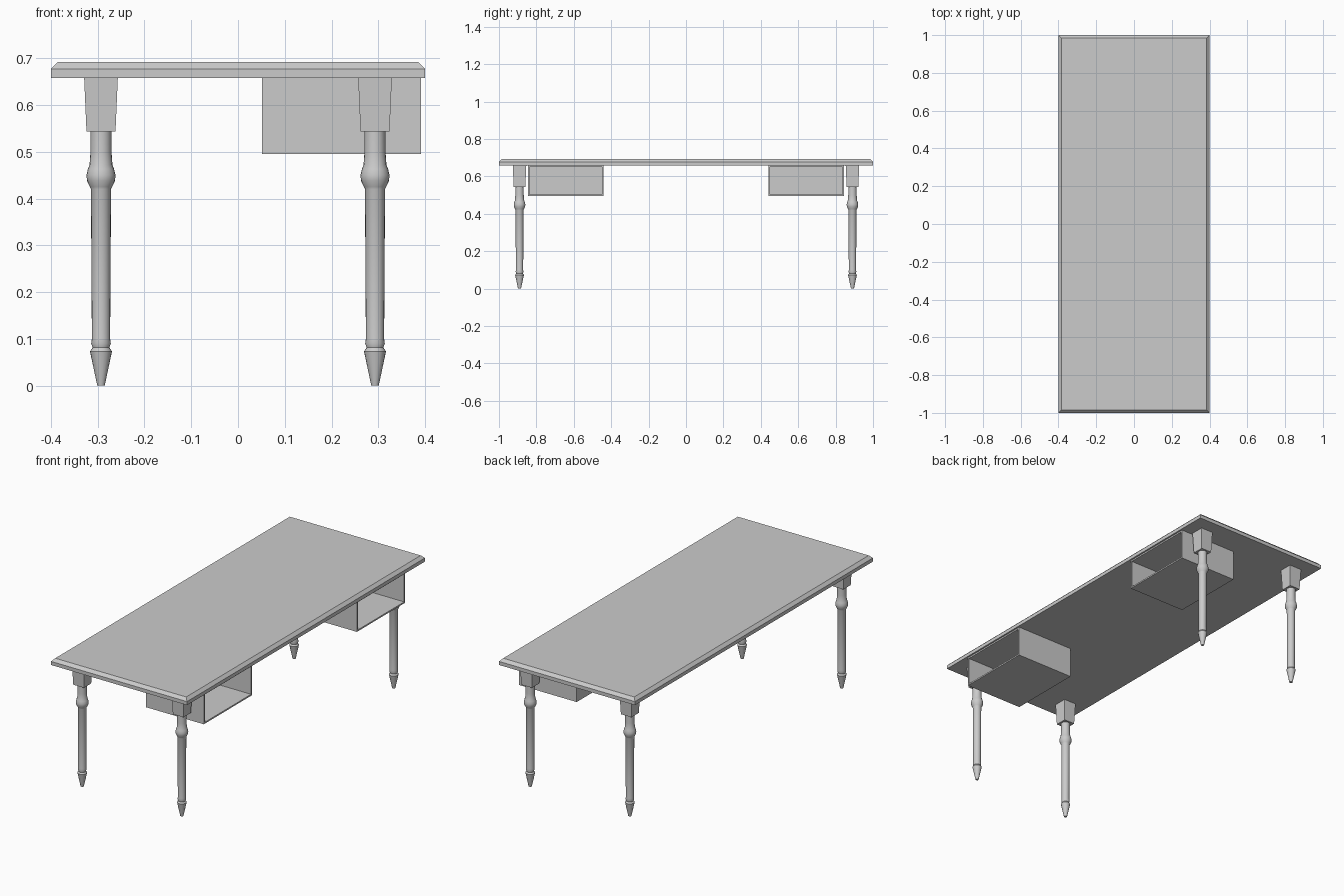
import bpy, bmesh, math
from mathutils import Matrix

if "Cube" in bpy.data.objects:
    bpy.data.objects.remove(bpy.data.objects["Cube"])

grey = bpy.data.materials.new("plain grey")
grey.use_nodes = True
colour = (0.6, 0.6, 0.6, 1)
grey.diffuse_color = colour
grey.node_tree.nodes["Principled BSDF"].inputs["Base Color"].default_value = colour


def finish(bm, name, smooth=False):
    bmesh.ops.recalc_face_normals(bm, faces=bm.faces)
    mesh = bpy.data.meshes.new(name)
    bm.to_mesh(mesh)
    bm.free()
    mesh.materials.append(grey)
    obj = bpy.data.objects.new(name, mesh)
    bpy.context.collection.objects.link(obj)
    if smooth:
        bpy.ops.object.select_all(action='DESELECT')
        obj.select_set(True)
        bpy.context.view_layer.objects.active = obj
        bpy.ops.object.shade_smooth_by_angle(angle=math.radians(32))
    return obj


def loft(bm, rings):
    """Closed solid through rings of points, bottom to top."""
    loops = [[bm.verts.new(p) for p in ring] for ring in rings]
    for a, b in zip(loops, loops[1:]):
        n = len(a)
        for i in range(n):
            bm.faces.new((a[i], a[(i + 1) % n], b[(i + 1) % n], b[i]))
    bm.faces.new(loops[0][::-1])
    bm.faces.new(loops[-1])


def rect(x, y, hx, hy, z):
    return [(x + i * hx, y + j * hy, z) for i, j in ((-1, -1), (1, -1), (1, 1), (-1, 1))]


def circle(x, y, r, z, sides=20):
    return [(x + r * math.cos(math.tau * i / sides),
             y + r * math.sin(math.tau * i / sides), z) for i in range(sides)]


# Table top with a chamfered upper edge
bm = bmesh.new()
loft(bm, [rect(0, 0, 0.4, 1, 0.658), rect(0, 0, 0.4, 1, 0.677),
          rect(0, 0, 0.385, 0.985, 0.692)])
finish(bm, "table_top")

# Turned leg outline: radius, height
profile = [(0.008, 0), (0.0235, 0.073), (0.018, 0.081), (0.021, 0.09),
           (0.0195, 0.1), (0.0215, 0.42), (0.0235, 0.425), (0.030, 0.438),
           (0.031, 0.45), (0.028, 0.463), (0.0245, 0.472), (0.0225, 0.5),
           (0.0225, 0.543)]

for y, end in ((-0.89, "front"), (0.89, "back")):
    for x, side in ((-0.293, "right"), (0.293, "left")):
        bm = bmesh.new()
        loft(bm, [circle(x, y, r, z) for r, z in profile])
        finish(bm, f"{end}_{side}_leg", smooth=True)

        # Tapered square block joining the leg to the top
        bm = bmesh.new()
        loft(bm, [rect(x, y, 0.031, 0.031, 0.543), rect(x, y, 0.036, 0.036, 0.658)])
        finish(bm, f"{end}_{side}_leg_block")

# Open compartments under the top, facing the +x side
for y, end in ((-0.643, "front"), (0.643, "back")):
    bm = bmesh.new()
    size = Matrix.Diagonal((0.34, 0.405, 0.163, 1))
    bmesh.ops.create_cube(bm, size=1, matrix=Matrix.Translation((0.221, y, 0.5765)) @ size)
    bmesh.ops.recalc_face_normals(bm, faces=bm.faces)
    mouth = max(bm.faces, key=lambda f: f.calc_center_median().x)
    bmesh.ops.inset_individual(bm, faces=[mouth], thickness=0.011)
    hollow = bmesh.ops.extrude_discrete_faces(bm, faces=[mouth])["faces"][0]
    bmesh.ops.translate(bm, verts=hollow.verts, vec=(-0.329, 0, 0))
    finish(bm, f"{end}_compartment")
